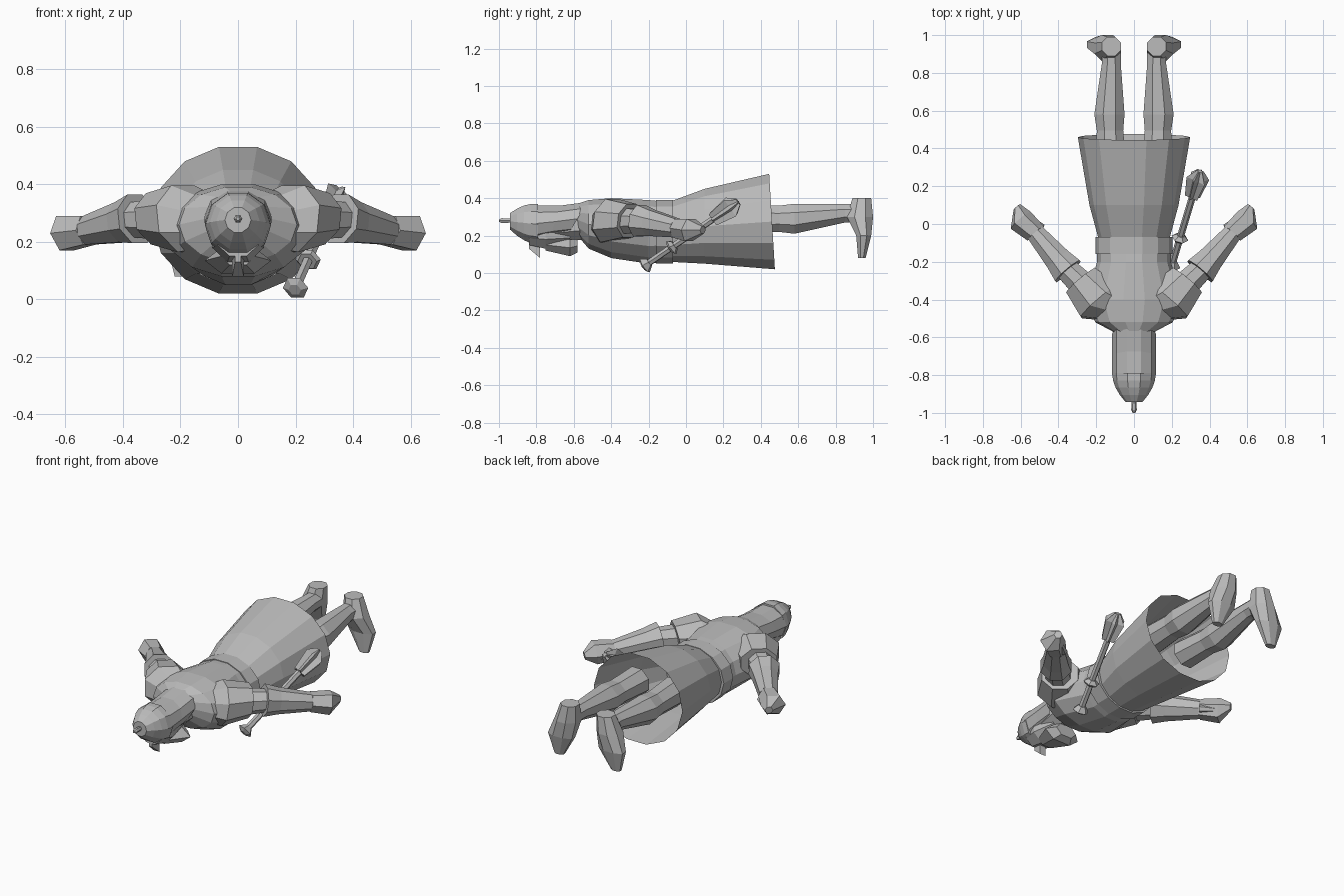
import bpy, bmesh
from math import pi, cos, sin
from mathutils import Vector

cube = bpy.data.objects.get("Cube")
if cube:
    bpy.data.objects.remove(cube)

grey = bpy.data.materials.new("plain grey")
grey.use_nodes = True
colour = (.5, .5, .5, 1)
grey.diffuse_color = colour
grey.node_tree.nodes["Principled BSDF"].inputs["Base Color"].default_value = colour

back = Vector((0, 1, 0))
down = Vector((0, 0, -1))


def loft(name, axis, sections, sides=8, caps=True, up=-down, star=1):
    """Skin rings (centre, half width, half height, lean) set square to the axis."""
    axis = axis.normalized()
    side = axis.cross(up).normalized()
    top = side.cross(axis)
    bm = bmesh.new()
    rings = []
    for centre, width, height, lean in sections:
        ring = []
        for i in range(sides):
            angle = 2 * pi * (i + .5) / sides
            grow = (star if i % 2 else 1) / cos(pi / sides)
            across = width * sin(angle) * grow
            rise = height * cos(angle) * grow
            point = centre + side * across + top * rise + axis * rise * lean
            ring.append(bm.verts.new(point))
        rings.append(ring)
    for first, second in zip(rings, rings[1:]):
        for i in range(sides):
            j = (i + 1) % sides
            bm.faces.new((first[i], first[j], second[j], second[i]))
    if caps:
        bm.faces.new(rings[0])
        bm.faces.new(rings[-1])
    bmesh.ops.recalc_face_normals(bm, faces=bm.faces)
    mesh = bpy.data.meshes.new(name)
    bm.to_mesh(mesh)
    bm.free()
    mesh.materials.append(grey)
    part = bpy.data.objects.new(name, mesh)
    bpy.context.collection.objects.link(part)
    return part


def body(name, rows, sides=14, caps=True):
    """Centred part along y from rows of (y, half width, low z, high z, lean)."""
    sections = []
    for y, width, low, high, *lean in rows:
        centre = Vector((0, y, (low + high) / 2))
        sections.append((centre, width, (high - low) / 2, sum(lean)))
    return loft(name, back, sections, sides, caps)


def mirrored(part):
    """Repeat a left-hand part on the right."""
    mirror = part.modifiers.new("mirror", 'MIRROR')
    mirror.use_mirror_merge = False


def limb(name, axis, rows, flat=1, sides=8):
    """Pair of limbs from rows of (joint, radius); flat scales the height."""
    sections = [(joint, radius, radius * flat, 0) for joint, radius in rows]
    mirrored(loft(name, axis, sections, sides))


# Trunk: tunic, belt and open skirt
body("tunic", [(-.58, .09, .2, .37), (-.52, .2, .13, .39), (-.4, .25, .08, .4),
               (-.2, .19, .05, .39), (-.1, .19, .06, .38)])
body("belt", [(y, .2, .05, .39) for y in (-.16, -.07)])
body("skirt", [(-.09, .18, .06, .38), (.1, .23, .05, .45),
               (.46, .29, .02, .53, -.06)], caps=False)

# Head: neck, face, beard and nose guard
body("neck", [(-.7, .08, .17, .32), (-.5, .1, .18, .36)], sides=8)
body("face", [(-.84, .07, .15, .28), (-.75, .09, .13, .3), (-.62, .06, .15, .28)], sides=8)
body("beard", [(-.75, .05, .12, .18), (-.62, .1, .09, .18), (-.58, .06, .11, .18)], sides=6)
body("nose_guard", [(-.84, .01, .13, .17), (-.78, .02, .08, .16)], sides=4)

# Pointed helmet following a rounded curve, with a small ball on its tip
helmet_rows = []
for step in range(1, 6):
    t = step / 5
    radius = .11 * sin(t * pi / 2) ** .8
    middle = .28 - .02 * t
    helmet_rows.append((-.98 + .19 * t, radius, middle - radius, middle + radius))
body("helmet", helmet_rows, sides=10)
tip = Vector((0, -.98, .28))
loft("helmet_ball", back, [(tip + back * offset, radius, radius, 0) for offset, radius
                           in ((-.02, .006), (-.005, .013), (.06, .01))], sides=6)

# Mail curtain draped from the helmet to the shoulders
body("neck_curtain", [(-.8, .11, .17, .36), (-.7, .11, .19, .36, .3),
                      (-.58, .11, .2, .38, .6)], sides=10, caps=False)

# Arms: wide sleeve, arm, flared bracer, hand and thumb
shoulder = Vector((.1, -.44, .27))
bulge = Vector((.18, -.41, .28))
cuff = Vector((.28, -.3, .28))
elbow = Vector((.35, -.25, .28))
wrist = Vector((.52, -.05, .24))
knuckles = Vector((.6, .02, .23))
fingertip = Vector((.62, .09, .23))
reach = wrist - elbow
limb("sleeve", reach, [(shoulder, .1), (bulge, .13), (cuff, .1)], flat=.9)
limb("upper_arm", reach, [(bulge, .08), (elbow.lerp(wrist, .1), .06)])
limb("bracer", reach, [(elbow, .085), (elbow.lerp(wrist, .3), .07), (wrist, .05)])
limb("hand", reach, [(wrist, .05), (knuckles, .06), (fingertip, .02)], sides=6)
thumb_offset = Vector((-.03, .03, -.02))
limb("thumb", reach, [(wrist + thumb_offset, .02),
                      (knuckles + thumb_offset, .01)], sides=6)

# Legs and splayed boots with the toes pointing down
hip = Vector((.12, .3, .29))
knee = Vector((.13, .58, .29))
ankle = Vector((.12, .85, .32))
limb("leg", back, [(hip, .08), (hip.lerp(knee, .7), .07), (knee, .08),
                   (ankle, .05), (ankle + back * .08, .05)])
boot_rows = [((.12, .94, .4), .05, .05), ((.14, .93, .3), .07, .07),
             ((.17, .95, .2), .08, .04), ((.19, .94, .08), .03, .02)]
mirrored(loft("boot", down, [(Vector(place), width, depth, 0)
                             for place, width, depth in boot_rows], up=back))

# Mace hanging at the left hip
pommel = Vector((.2, -.22, .04))
crown = Vector((.35, .28, .38))


def mace_part(name, rows, sides=6, star=1):
    """Turned part from rows of (fraction along the mace, radius)."""
    sections = [(pommel.lerp(crown, t), radius, radius, 0) for t, radius in rows]
    loft(name, crown - pommel, sections, sides, star=star)


mace_part("mace_shaft", [(0, .016), (.9, .016)])
mace_part("mace_pommel", [(-.02, .02), (0, .04), (.05, .02)])
mace_part("mace_guard", [(.27, .03), (.29, .04), (.32, .02)])
mace_part("mace_head", [(.73, .02), (.92, .03), (1, .01)], sides=12, star=2)
